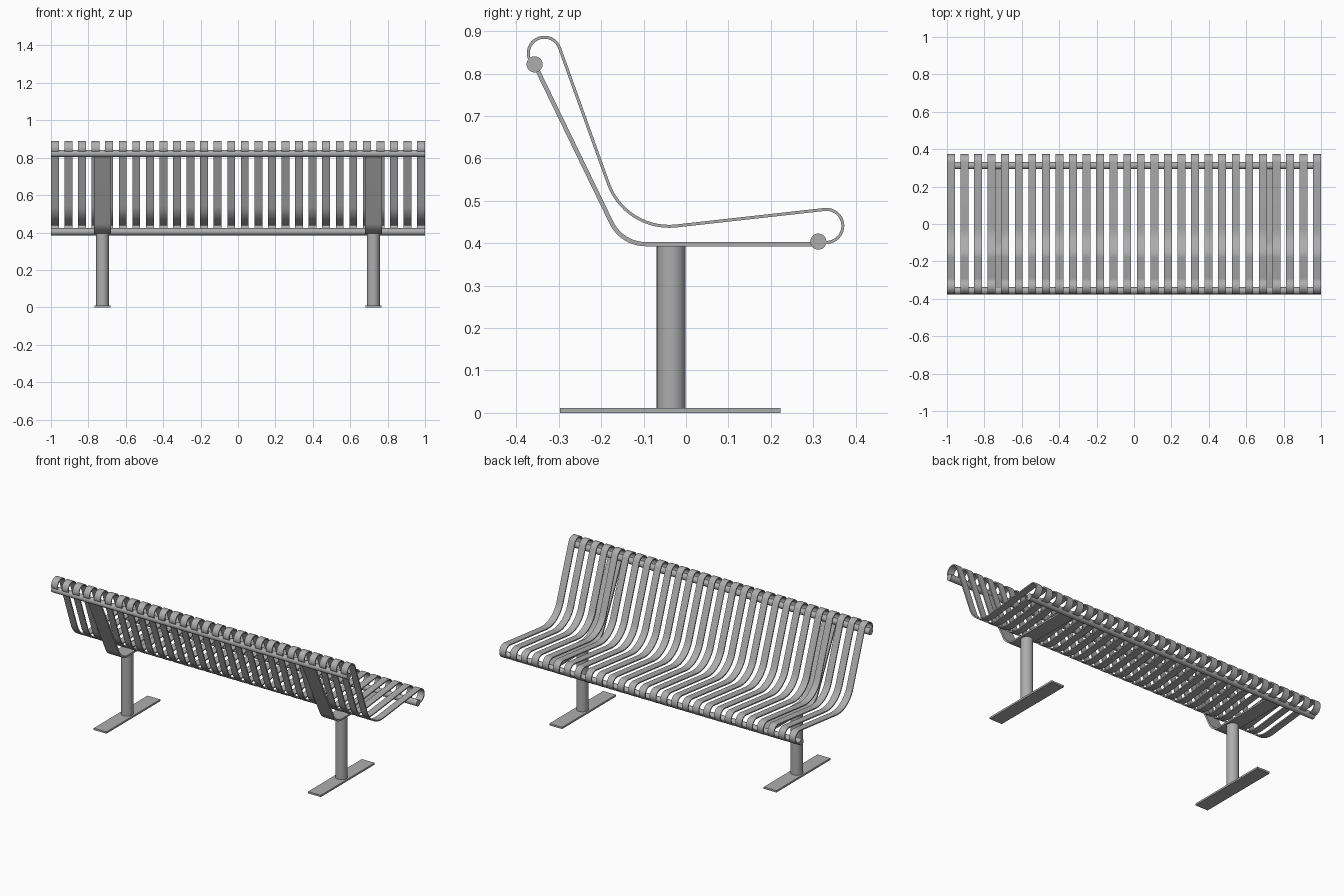
import bpy
import bmesh
from math import cos, sin, radians, pi
from mathutils import Vector

if "Cube" in bpy.data.objects:
    bpy.data.objects.remove(bpy.data.objects["Cube"], do_unlink=True)

GREY = (0.42, 0.42, 0.42, 1)
steel = bpy.data.materials.new("galvanised grey")
steel.use_nodes = True
steel.diffuse_color = GREY
steel.node_tree.nodes["Principled BSDF"].inputs["Base Color"].default_value = GREY

LEG_X = 0.724
BACK_PIPE = (-0.357, 0.822)
FRONT_PIPE = (0.312, 0.404)


def finish(name, bm, smooth=True):
    bmesh.ops.recalc_face_normals(bm, faces=bm.faces)
    mesh = bpy.data.meshes.new(name)
    bm.to_mesh(mesh)
    bm.free()
    mesh.materials.append(steel)
    obj = bpy.data.objects.new(name, mesh)
    bpy.context.collection.objects.link(obj)
    if smooth:
        bpy.ops.object.select_all(action="DESELECT")
        obj.select_set(True)
        bpy.context.view_layer.objects.active = obj
        bpy.ops.object.shade_smooth_by_angle(angle=radians(35))
    return obj


def arc(cy, cz, r, start, end, steps):
    angles = [radians(start + (end - start) * i / steps) for i in range(steps + 1)]
    return [(cy + r * cos(a), cz + r * sin(a)) for a in angles]


def bent_strip(name, path, x, width, thickness):
    """Flat bar of the given width following a path in the yz plane."""
    bm = bmesh.new()
    pts = [Vector(p) for p in path]
    rings = []
    for i, p in enumerate(pts):
        t = (pts[min(i + 1, len(pts) - 1)] - pts[max(i - 1, 0)]).normalized()
        n = Vector((-t.y, t.x)) * thickness / 2
        corners = [(-1, -1), (1, -1), (1, 1), (-1, 1)]
        rings.append([bm.verts.new((x + sx * width / 2, p.x + s * n.x, p.y + s * n.y))
                      for sx, s in corners])
    for a, b in zip(rings, rings[1:]):
        for k in range(4):
            m = (k + 1) % 4
            bm.faces.new((a[k], a[m], b[m], b[k]))
    bm.faces.new(rings[0])
    bm.faces.new(rings[-1])
    return finish(name, bm)


def cylinder(name, radius, start, end):
    start, end = Vector(start), Vector(end)
    bm = bmesh.new()
    bmesh.ops.create_cone(bm, cap_ends=True, segments=32, radius1=radius,
                          radius2=radius, depth=(end - start).length)
    turn = Vector((0, 0, 1)).rotation_difference(end - start).to_matrix()
    bmesh.ops.rotate(bm, verts=bm.verts, matrix=turn)
    bmesh.ops.translate(bm, verts=bm.verts, vec=(start + end) / 2)
    return finish(name, bm)


# Slats: rolled top edge, reclined back, seat and rolled front edge
slat_path = ([BACK_PIPE]
             + arc(-0.334, 0.848, 0.038, 195, 19.7, 16)
             + arc(-0.04, 0.592, 0.152, 199.7, 276.2, 14)
             + arc(0.331, 0.441, 0.039, 96.2, -90, 16)
             + [FRONT_PIPE])
SLATS, SLAT_WIDTH = 28, 0.042
slats = bent_strip("slats", slat_path, -1 + SLAT_WIDTH / 2, SLAT_WIDTH, 0.007)
array = slats.modifiers.new("row", "ARRAY")
array.count = SLATS
array.use_relative_offset = False
array.use_constant_offset = True
array.constant_offset_displace = ((2 - SLAT_WIDTH) / (SLATS - 1), 0, 0)

# Long pipes along the top of the back and the front of the seat
for name, (y, z) in (("back_pipe", BACK_PIPE), ("front_pipe", FRONT_PIPE)):
    cylinder(name, 0.019, (-1, y, z), (1, y, z))

# Pedestals: bent support plate, round leg and flat foot on each side
support_path = [BACK_PIPE] + arc(-0.095, 0.488, 0.09, 205.5, 270, 10) + [(0.312, 0.398)]
for side, s in (("left", 1), ("right", -1)):
    x = s * LEG_X
    bent_strip(side + "_support_plate", support_path, x, 0.09, 0.01)
    cylinder(side + "_leg", 0.034, (x, -0.035, 0.01), (x, -0.035, 0.396))
    bm = bmesh.new()
    bmesh.ops.create_cube(bm, size=1)
    bmesh.ops.scale(bm, verts=bm.verts, vec=(0.086, 0.52, 0.011))
    bmesh.ops.translate(bm, verts=bm.verts, vec=(x, -0.037, 0.0055))
    finish(side + "_foot", bm, smooth=False)
